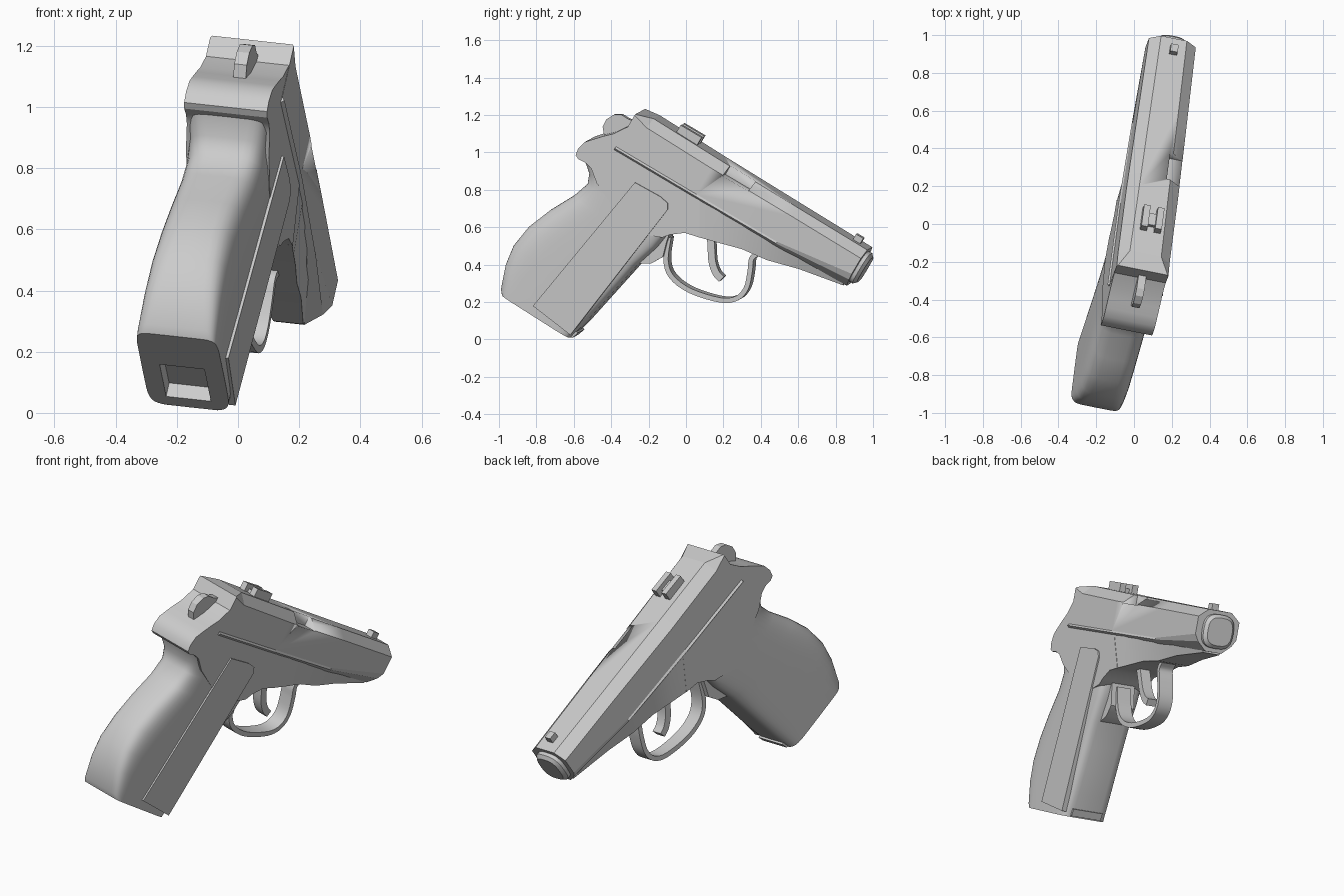
import bpy, bmesh, math
from mathutils import Matrix, Vector

cube = bpy.data.objects.get("Cube")
if cube:
    bpy.data.objects.remove(cube, do_unlink=True)

# Parts are built as (thickness, y, z) and then tilted into the final pose
SIDE = Vector((1, -0.2, -0.11)).normalized()
POSE = Matrix(((SIDE.x, 0.2, 0.11, -0.038),
               (SIDE.y, 1, 0, 0),
               (SIDE.z, 0, 1, 0),
               (0, 0, 0, 1)))


def barrel(u, v):
    """Distance along and above the top line of the slide, as (y, z)."""
    return (-0.25 + 0.86 * u + 0.51 * v, 1.21 - 0.51 * u + 0.86 * v)


def activate(obj):
    bpy.ops.object.select_all(action='DESELECT')
    obj.select_set(True)
    bpy.context.view_layer.objects.active = obj


def loft(name, rings, angle=30):
    bm = bmesh.new()
    loops = [[bm.verts.new(p) for p in ring] for ring in rings]
    for a, b in zip(loops, loops[1:]):
        for i in range(len(a)):
            j = (i + 1) % len(a)
            bm.faces.new((a[i], a[j], b[j], b[i]))
    bm.faces.new(loops[0])
    bm.faces.new(loops[-1])
    bmesh.ops.recalc_face_normals(bm, faces=bm.faces)
    mesh = bpy.data.meshes.new(name)
    bm.to_mesh(mesh)
    bm.free()
    mesh.transform(POSE)
    obj = bpy.data.objects.new(name, mesh)
    bpy.context.collection.objects.link(obj)
    activate(obj)
    bpy.ops.object.shade_smooth_by_angle(angle=math.radians(angle))
    return obj


def prism(name, outline, t0, t1):
    return loft(name, [[(t, y, z) for y, z in outline] for t in (t0, t1)])


def barrel_box(name, u0, u1, v0, v1, t0, t1):
    return prism(name, [barrel(u0, v0), barrel(u1, v0), barrel(u1, v1), barrel(u0, v1)], t0, t1)


def smooth_path(points, steps=4):
    """Catmull-Rom path through the points."""
    pts = [Vector(p) for p in points]
    pts = [2 * pts[0] - pts[1]] + pts + [2 * pts[-1] - pts[-2]]
    path = []
    for a, b, c, d in zip(pts, pts[1:], pts[2:], pts[3:]):
        for k in range(steps):
            s = k / steps
            path.append(0.5 * (2 * b + (c - a) * s + (2 * a - 5 * b + 4 * c - d) * s ** 2
                               + (3 * b - a - 3 * c + d) * s ** 3))
    return path + [pts[-2]]


def ribbon(name, points, thick, half):
    path = smooth_path(points)
    rings = []
    for i, p in enumerate(path):
        d = (path[min(i + 1, len(path) - 1)] - path[max(i - 1, 0)]).normalized()
        n = Vector((-d.y, d.x)) * thick / 2
        a, b = p + n, p - n
        rings.append([(-half, *a), (half, *a), (half, *b), (-half, *b)])
    return loft(name, rings)


def cut(obj, cutter):
    cutter.hide_render = True
    mod = obj.modifiers.new("cut", 'BOOLEAN')
    mod.object = cutter
    mod.solver = 'EXACT'
    activate(obj)
    bpy.ops.object.modifier_apply(modifier=mod.name)
    bpy.data.objects.remove(cutter, do_unlink=True)


def power(x, e):
    return math.copysign(abs(x) ** e, x)


# Frame with rounded tang
frame = [barrel(0.03, -0.03), (-0.30, 1.145), (-0.36, 1.115), (-0.42, 1.10), (-0.47, 1.085),
         (-0.515, 1.07), (-0.55, 1.035), (-0.563, 1.0), (-0.55, 0.98), (-0.51, 0.96),
         (-0.48, 0.93), (-0.45, 0.85), (-0.36, 0.72), (-0.22, 0.58), (-0.10, 0.56),
         (-0.06, 0.575), (0.02, 0.585), (0.10, 0.56), (0.10, 0.80), barrel(0.1, -0.1)]
prism("frame", frame, -0.139, 0.139)

# Front of the frame, narrowing below the slide towards the muzzle
rings = []
for y, bottom, upper, lower in ((0.09, 0.563, 0.139, 0.138), (0.20, 0.53, 0.137, 0.125),
                                (0.32, 0.495, 0.132, 0.11), (0.45, 0.435, 0.126, 0.095),
                                (0.62, 0.385, 0.11, 0.08), (0.85, 0.295, 0.08, 0.05)):
    top = 1.07 - 0.593 * (y + 0.357)
    rings.append([(-upper, y, top), (upper, y, top), (lower, y, bottom), (-lower, y, bottom)])
loft("frame_front", rings)

# Slide with chamfered top, drawn in under the muzzle
rings = []
for u, wide, top, rise, drop, low, bottom in (
        (0, 0.14, 0.135, 0.01, 0.006, 0.19, 0.13), (0.09, 0.14, 0.085, 0.03, 0.05, 0.19, 0.13),
        (0.5, 0.14, 0.08, 0.02, 0.05, 0.19, 0.13), (1.0, 0.133, 0.075, 0.012, 0.045, 0.19, 0.11),
        (1.43, 0.127, 0.07, 0.006, 0.045, 0.135, 0.05)):
    half = [(top, rise), (wide, rise - drop), (wide, -low),
            ((wide + bottom) / 2 + 0.015, -low / 2 - 0.105), (bottom, -0.218)]
    section = half + [(-t, v) for t, v in reversed(half)]
    rings.append([(t, *barrel(u, v)) for t, v in section])
slide = loft("slide", rings, 8)
cut(slide, barrel_box("port_cutter", 0.57, 0.73, -0.035, 0.1, 0.06, 0.25))

# Muzzle bushing
rings = []
for u, r in ((1.40, 0.092), (1.45, 0.092), (1.467, 0.075)):
    ring = []
    for i in range(24):
        a = math.tau * i / 24
        ring.append((r * power(math.cos(a), 0.7), *barrel(u, r * power(math.sin(a), 0.7) - 0.105)))
    rings.append(ring)
loft("muzzle_bushing", rings)

# Sights
barrel_box("front_sight", 1.33, 1.375, -0.01, 0.04, -0.015, 0.025)
for side, t in (("left", 0.028), ("right", -0.047)):
    barrel_box("rear_sight_" + side, 0.23, 0.36, 0.01, 0.07, t, t + 0.035)
barrel_box("rear_sight_base", 0.26, 0.33, 0.01, 0.045, -0.047, 0.063)

# Grip lofted from sections: back point, front point, roundness of the back
sections = [((-0.965, 0.25), (-0.60, 0.018), 0.22), ((-0.972, 0.28), (-0.585, 0.035), 0.25),
            ((-0.95, 0.41), (-0.51, 0.11), 0.35), ((-0.91, 0.51), (-0.42, 0.21), 0.42),
            ((-0.83, 0.61), (-0.33, 0.31), 0.5), ((-0.72, 0.695), (-0.24, 0.41), 0.52),
            ((-0.59, 0.775), (-0.14, 0.50), 0.5), ((-0.515, 0.84), (-0.06, 0.60), 0.45),
            ((-0.505, 0.90), (-0.03, 0.68), 0.4), ((-0.53, 0.98), (-0.03, 0.76), 0.3)]
rings = []
for back, front, soft in sections:
    back, front = Vector(back), Vector(front)
    ring = []
    for i in range(40):
        a = math.tau * i / 40
        e = soft if math.cos(a) < 0 else 0.3
        p = back.lerp(front, (power(math.cos(a), e) + 1) / 2)
        ring.append((0.1375 * power(math.sin(a), e), p.x, p.y))
    rings.append(ring)
grip = loft("grip", rings, 40)
cut(grip, prism("notch_cutter", [(-0.83, 0.12), (-0.78, 0.19), (-0.62, 0.09), (-0.68, -0.02)],
                -0.075, 0.075))

# Grip side plate and magazine lip
prism("grip_plate", [(-0.79, 0.195), (-0.245, 0.855), (-0.11, 0.78), (-0.07, 0.745),
                     (-0.07, 0.71), (-0.59, 0.04)], 0.12, 0.147)
prism("magazine_lip", [(-0.62, 0.04), (-0.59, 0.018), (-0.56, 0.045), (-0.59, 0.07)], -0.09, 0.09)

# Trigger guard, its root and the trigger
prism("guard_root", [(-0.30, 0.43), (-0.25, 0.415), (-0.17, 0.415), (-0.11, 0.45),
                     (-0.09, 0.53), (-0.06, 0.62), (-0.25, 0.60)], -0.07, 0.07)
ribbon("trigger_guard", [(-0.085, 0.55), (-0.10, 0.43), (-0.07, 0.34), (0.03, 0.265),
                         (0.19, 0.215), (0.28, 0.225), (0.33, 0.28), (0.35, 0.37),
                         (0.36, 0.44), (0.41, 0.47)], 0.026, 0.042)
ribbon("trigger", [(0.135, 0.58), (0.14, 0.50), (0.145, 0.42), (0.165, 0.36), (0.195, 0.325)],
       0.038, 0.03)

# Hammer
prism("hammer", [(-0.43, 1.08), (-0.44, 1.14), (-0.42, 1.18), (-0.38, 1.205), (-0.34, 1.205),
                 (-0.30, 1.18), (-0.26, 1.17), (-0.26, 1.10)], -0.012, 0.03)
